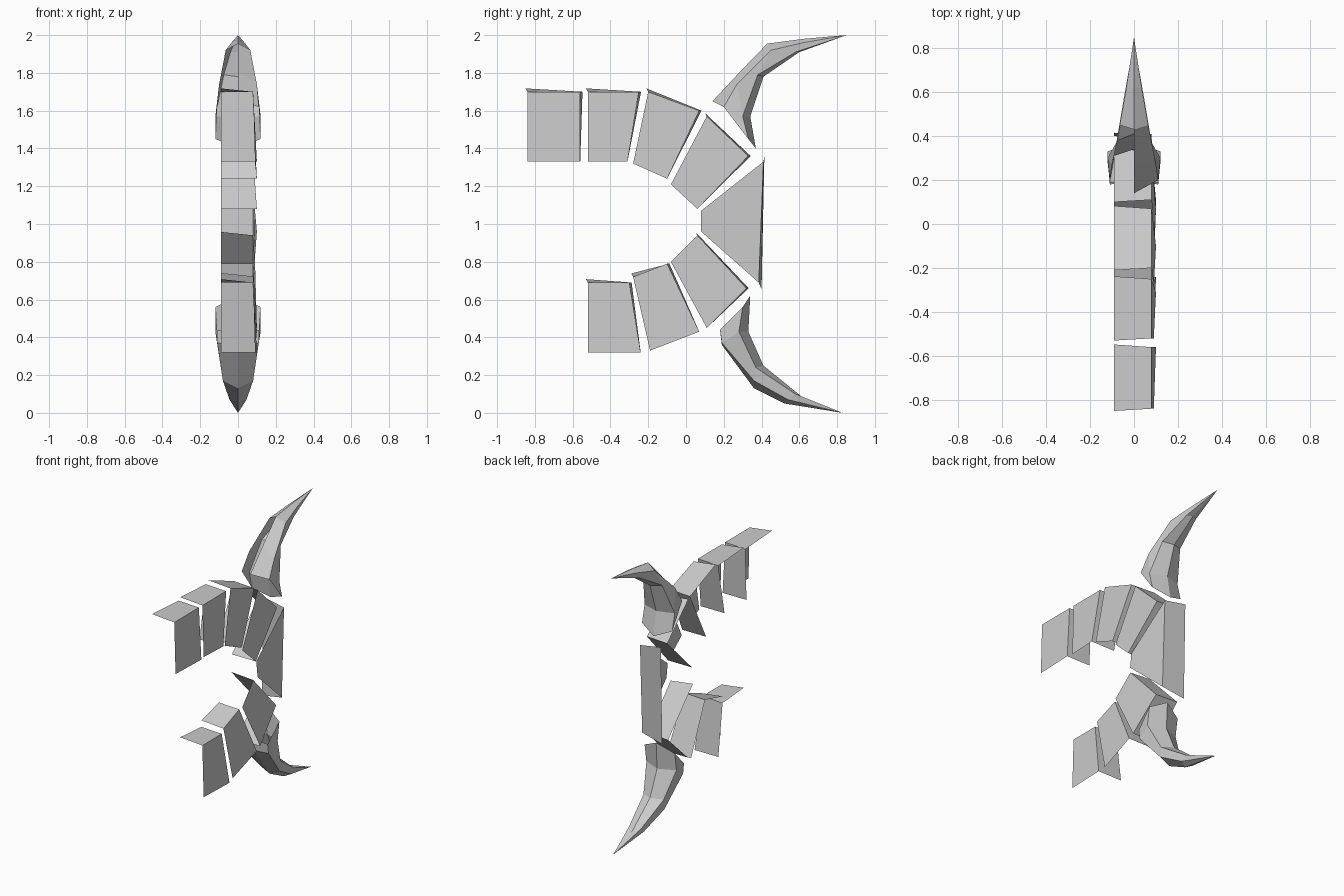
import bpy, bmesh

cube = bpy.data.objects.get("Cube")
if cube:
    bpy.data.objects.remove(cube, do_unlink=True)

# One plain grey for everything
grey = bpy.data.materials.new("plain_grey")
grey.use_nodes = True
colour = (0.6, 0.6, 0.6, 1)
grey.diffuse_color = colour
grey.node_tree.nodes["Principled BSDF"].inputs["Base Color"].default_value = colour


def finish(bm, name):
    mesh = bpy.data.meshes.new(name)
    bm.to_mesh(mesh)
    bm.free()
    mesh.materials.append(grey)
    obj = bpy.data.objects.new(name, mesh)
    bpy.context.scene.collection.objects.link(obj)
    return obj


def open_block(name, outline, walls=2):
    """Side plate on +x plus walls folded back from its first edges."""
    bm = bmesh.new()
    near_x = (0.08, 0.08, 0.10, 0.09)
    near = [bm.verts.new((x, y, z)) for x, (y, z) in zip(near_x, outline)]
    bm.faces.new(near[::-1])
    skew = ((-0.01, 0.018), (0.012, 0), (0, 0)) if walls == 2 else ((0.005, 0.03), (0.015, -0.035))
    far = [bm.verts.new((-0.09, y + dy, z + dz))
           for (y, z), (dy, dz) in zip(outline, skew)]
    for i in range(walls):
        bm.faces.new((near[i], near[i + 1], far[i + 1], far[i]))
    return finish(bm, name)


# Blocks of the curved jaw: each outline runs start, fold, end, free corner
blocks = {
    "upper_front_block": ((-.84, 1.70), (-.56, 1.70), (-.56, 1.33), (-.84, 1.33)),
    "upper_second_block": ((-.52, 1.70), (-.25, 1.70), (-.31, 1.33), (-.52, 1.33)),
    "upper_third_block": ((-.20, 1.70), (.07, 1.60), (-.10, 1.24), (-.28, 1.32)),
    "upper_rear_block": ((.11, 1.57), (.33, 1.36), (.06, 1.08), (-.08, 1.21)),
    "lower_rear_block": ((.06, .94), (.32, .66), (.11, .45), (-.08, .80)),
    "lower_second_block": ((-.28, .72), (-.10, .79), (.07, .43), (-.19, .33)),
    "lower_front_block": ((-.52, .69), (-.30, .69), (-.24, .32), (-.52, .32)),
}
for name, outline in blocks.items():
    open_block(name, outline)
open_block("back_block", ((.41, 1.33), (.385, .69), (.08, .96), (.08, 1.07)), walls=1)


def horn(name, stations, tip, open_rows=0):
    """Stations hold ridge (y, z), front edge and side edge (x, y, z), back (y, z)."""
    bm = bmesh.new()
    rings = []
    for ridge, front, side, back in stations:
        points = [(0, *ridge), front, side, (0, *back)]
        points += [(-x, y, z) for x, y, z in (side, front)]
        rings.append([bm.verts.new(p) for p in points])
    end = bm.verts.new((0, *tip))
    for row, (a, b) in enumerate(zip(rings, rings[1:])):
        for i in range(6):
            j = (i + 1) % 6
            if i == 5 and row < open_rows:
                continue  # open strip beside the ridge
            bm.faces.new((a[i], a[j], b[j], b[i]))
    for i in range(6):
        bm.faces.new((rings[-1][i], rings[-1][(i + 1) % 6], end))
    bmesh.ops.recalc_face_normals(bm, faces=bm.faces)
    return finish(bm, name)


# Curved horns sweeping backwards
horn("upper_horn", (
    ((.14, 1.65), (.11, .20, 1.62), (.12, .33, 1.45), (.37, 1.40)),
    ((.28, 1.80), (.10, .27, 1.74), (.12, .30, 1.57), (.34, 1.57)),
    ((.43, 1.955), (.065, .45, 1.92), (.075, .38, 1.79), (.41, 1.78)),
    ((.62, 1.98), (.035, .62, 1.96), (.04, .58, 1.91), (.60, 1.91)),
), (.85, 2.0), open_rows=2)
horn("lower_horn", (
    ((.19, .44), (.11, .18, .44), (.12, .30, .56), (.34, .62)),
    ((.19, .36), (.11, .19, .37), (.12, .28, .43), (.33, .43)),
    ((.36, .13), (.08, .36, .17), (.08, .37, .24), (.41, .25)),
    ((.52, .05), (.045, .54, .07), (.045, .58, .10), (.62, .08)),
), (.83, 0))
